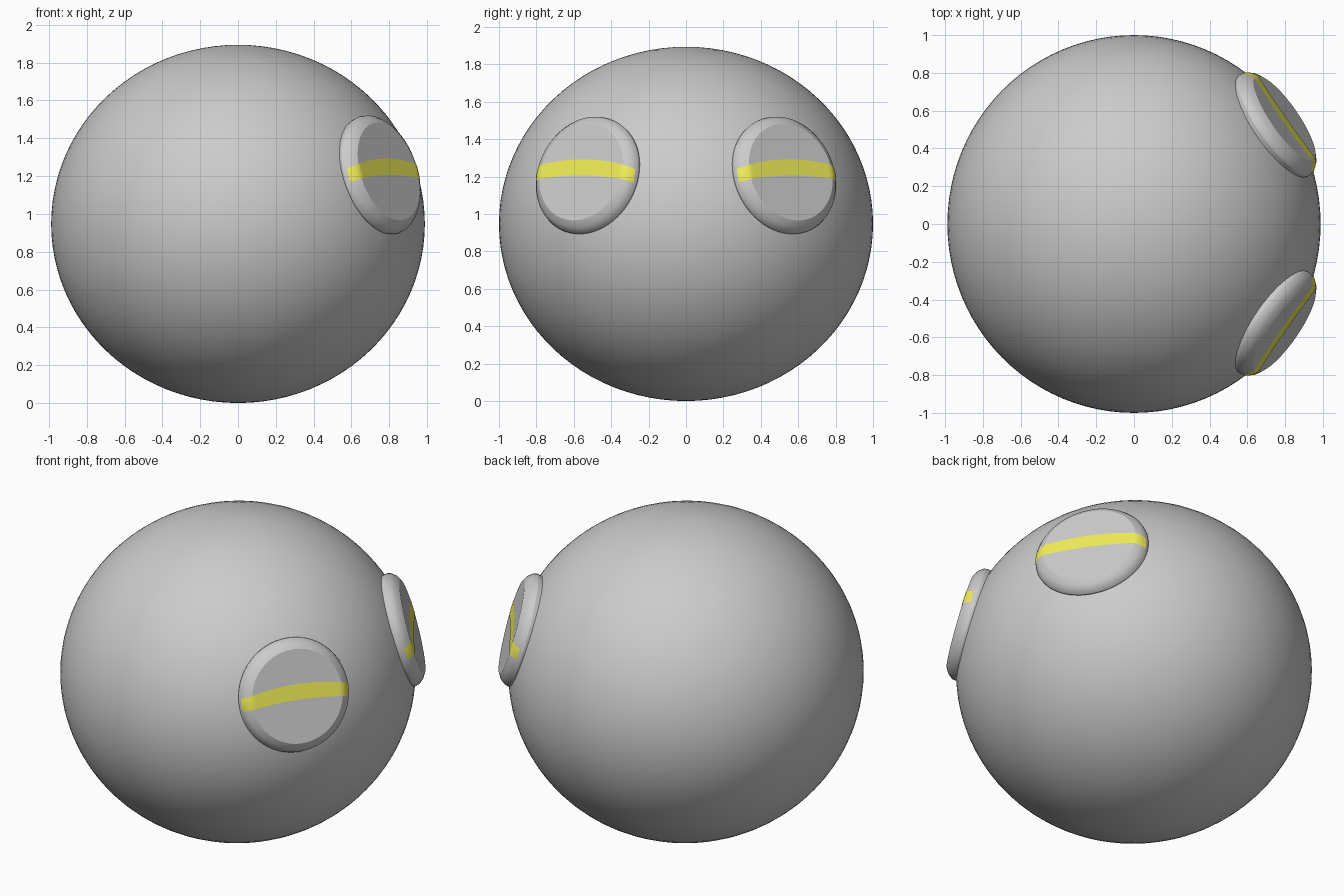
import bpy, bmesh, math
from mathutils import Vector

if "Cube" in bpy.data.objects:
    bpy.data.objects.remove(bpy.data.objects["Cube"])

# local frame of one eye disc: outward normal, horizontal and upward axes
N = Vector((0.79, 0.55, 0.27)).normalized()
U = Vector((0, 0, 1)).cross(N).normalized()
V = N.cross(U)
CENTRE = Vector((0.797, 0.56, 1.224))

# (radius, depth along the normal) from hidden back to flat front
PROFILE = [(0.315, -0.11), (0.325, -0.065), (0.32, -0.045), (0.30, -0.019), (0.268, 0.0)]


def depth(r):
    # height of the disc surface at a given radius
    if r <= PROFILE[-1][0]:
        return 0.0
    for (r0, d0), (r1, d1) in zip(PROFILE[1:], PROFILE[2:]):
        if r1 <= r <= r0:
            return d1 + (d0 - d1) * (r - r1) / (r0 - r1)
    return PROFILE[1][1]


def place(u, v, d, side):
    p = CENTRE + U * u + V * v + N * d
    return (p.x, p.y * side, p.z)


def finish(name, bm, angle=25, recalc=True):
    if recalc:
        bmesh.ops.recalc_face_normals(bm, faces=bm.faces)
    mesh = bpy.data.meshes.new(name)
    bm.to_mesh(mesh)
    bm.free()
    ob = bpy.data.objects.new(name, mesh)
    bpy.context.collection.objects.link(ob)
    bpy.ops.object.select_all(action='DESELECT')
    ob.select_set(True)
    bpy.context.view_layer.objects.active = ob
    bpy.ops.object.shade_smooth_by_angle(angle=math.radians(angle))
    return ob


def eye_disc(name, side, segments=64):
    bm = bmesh.new()
    rings = []
    for r, d in PROFILE:
        rings.append([bm.verts.new(place(r * math.cos(a), r * math.sin(a), d, side))
                      for a in (2 * math.pi * i / segments for i in range(segments))])
    for a, b in zip(rings, rings[1:]):
        for i in range(segments):
            j = (i + 1) % segments
            bm.faces.new((a[i], a[j], b[j], b[i]))
    bm.faces.new(rings[0])
    bm.faces.new(rings[-1])
    return finish(name, bm)


def eye_stripe(name, side, steps=40, rows=4):
    # thin arched band that follows the front and bevel of the disc
    bm = bmesh.new()
    grid = []
    for i in range(steps + 1):
        t = 2 * i / steps - 1
        u = 0.319 * t
        mid, half = 0.025 - 0.034 * t * t, 0.045 - 0.008 * t * t
        col = []
        for k in range(rows + 1):
            v = mid + half * (2 * k / rows - 1)
            col.append(bm.verts.new(place(u, v, depth(math.hypot(u, v)) + 0.003, side)))
        grid.append(col)
    for a, b in zip(grid, grid[1:]):
        for k in range(rows):
            f = [a[k], b[k], b[k + 1], a[k + 1]]
            bm.faces.new(f if side > 0 else f[::-1])
    ob = finish(name, bm, recalc=False)
    ob.data.materials.append(yellow)


yellow = bpy.data.materials.new("yellow")
yellow.diffuse_color = (0.88, 0.85, 0.1, 1)
yellow.use_nodes = True
yellow.node_tree.nodes["Principled BSDF"].inputs["Base Color"].default_value = yellow.diffuse_color

# body: slightly squashed ball
bm = bmesh.new()
bmesh.ops.create_uvsphere(bm, u_segments=96, v_segments=48, radius=1)
for v in bm.verts:
    v.co = (v.co.x * 0.988, v.co.y, v.co.z * 0.947 + 0.947)
finish("body", bm, 60)

# two mirrored eyes with stripes
for label, side in (("left", -1), ("right", 1)):
    eye_disc(label + "_eye", side)
    eye_stripe(label + "_eye_stripe", side)
